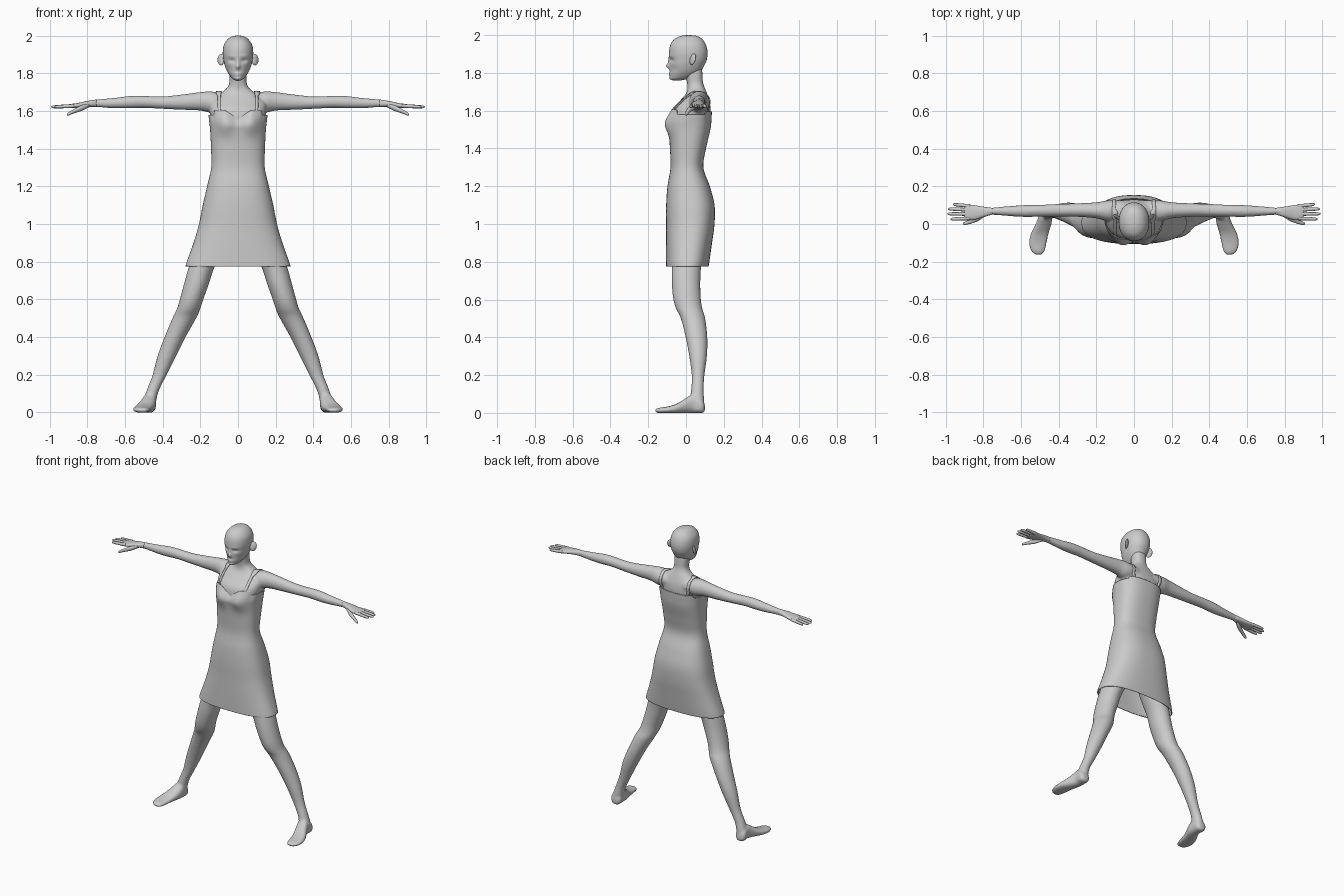
import bpy, bmesh, math
from mathutils import Vector, Matrix, Euler


def catmull(rows, steps):
    """Smoothly interpolate section rows."""
    out = []
    for i in range(len(rows) - 1):
        p0, p1 = rows[max(i - 1, 0)], rows[i]
        p2, p3 = rows[i + 1], rows[min(i + 2, len(rows) - 1)]
        for s in range(steps):
            t = s / steps
            out.append([0.5 * (2 * b + (c - a) * t + (2 * a - 5 * b + 4 * c - d) * t * t
                               + (3 * b - a - 3 * c + d) * t ** 3)
                        for a, b, c, d in zip(p0, p1, p2, p3)])
    out.append(list(rows[-1]))
    return out


def loft(bm, axis, rows, n=32, steps=4, power=2.0, caps=True, side=1):
    """Rows are (position on axis, min a, max a, min b, max b)."""
    rings = []
    for t, a0, a1, b0, b1 in catmull(rows, steps):
        ring = []
        for k in range(n):
            u = 2 * math.pi * k / n
            c, s = math.cos(u), math.sin(u)
            a = (a0 + a1) / 2 + (a1 - a0) / 2 * math.copysign(abs(c) ** (2 / power), c)
            b = (b0 + b1) / 2 + (b1 - b0) / 2 * math.copysign(abs(s) ** (2 / power), s)
            x, y, z = {'x': (t, a, b), 'y': (a, t, b), 'z': (a, b, t)}[axis]
            ring.append(bm.verts.new((x * side, y, z)))
        rings.append(ring)
    for r, q in zip(rings, rings[1:]):
        for k in range(n):
            bm.faces.new((r[k], r[(k + 1) % n], q[(k + 1) % n], q[k]))
    if caps:
        bm.faces.new(rings[0])
        bm.faces.new(rings[-1])


def finish(name, bm):
    bmesh.ops.recalc_face_normals(bm, faces=bm.faces)
    me = bpy.data.meshes.new(name)
    bm.to_mesh(me)
    bm.free()
    ob = bpy.data.objects.new(name, me)
    bpy.context.collection.objects.link(ob)
    for p in me.polygons:
        p.use_smooth = True
    return ob


def sym(rows):
    return [(z, -w, w, y0, y1) for z, w, y0, y1 in rows]


def bumps(bm, items):
    """Push front vertices along y with soft round bumps."""
    for v in bm.verts:
        if v.co.y < -0.02:
            v.co.y += sum(d * math.exp(-((v.co.x - x) / sx) ** 2 - ((v.co.z - z) / sz) ** 2)
                          for x, z, sx, sz, d in items)


# Body: torso, neck, arms, legs and feet fused into one skin
TORSO = [(.98, .13, -.07, .12), (1.1, .16, -.08, .135), (1.3, .12, -.065, .075),
         (1.42, .125, -.075, .095), (1.52, .138, -.085, .12), (1.6, .15, -.078, .13),
         (1.65, .145, -.035, .125), (1.69, .1, 0, .112), (1.72, .06, .008, .1),
         (1.75, .046, .005, .09), (1.8, .046, -.003, .087), (1.86, .04, 0, .08)]
ARM = [(.06, .02, .125, 1.6, 1.69), (.14, .015, .125, 1.59, 1.703), (.2, .03, .115, 1.602, 1.7),
       (.3, .038, .11, 1.606, 1.687), (.4, .04, .106, 1.611, 1.677), (.5, .039, .102, 1.616, 1.68),
       (.57, .037, .101, 1.614, 1.68), (.65, .041, .096, 1.614, 1.67), (.75, .049, .087, 1.62, 1.661),
       (.79, .045, .087, 1.621, 1.657)]
LEG = [(1.02, .015, .175, -.07, .12), (.9, .06, .218, -.08, .1), (.77, .125, .262, -.076, .08),
       (.68, .155, .287, -.075, .076), (.6, .184, .309, -.067, .079), (.55, .2, .324, -.052, .087),
       (.5, .222, .348, -.027, .102), (.4, .278, .39, -.002, .113), (.3, .328, .427, .017, .111),
       (.2, .378, .453, .03, .098), (.12, .418, .484, .027, .093), (.06, .434, .502, .02, .097),
       (.01, .44, .505, .03, .09)]
FOOT = [(.1, .46, .485, .01, .04), (.087, .438, .507, -.001, .07), (.04, .434, .507, -.001, .1),
        (0, .438, .522, -.001, .078), (-.05, .453, .547, -.001, .048), (-.1, .463, .557, -.001, .033),
        (-.142, .473, .547, -.001, .027), (-.162, .488, .525, .003, .02)]
bm = bmesh.new()
loft(bm, 'z', sym(TORSO), power=2.4)
for s in (1, -1):
    loft(bm, 'x', ARM, side=s)
    loft(bm, 'z', LEG, side=s)
    loft(bm, 'y', FOOT, power=2.4, side=s)
body = finish("body", bm)
m = body.modifiers.new("fuse", 'REMESH')
m.mode, m.voxel_size, m.use_smooth_shade = 'VOXEL', .007, True
m = body.modifiers.new("soften", 'SMOOTH')
m.factor, m.iterations = .5, 6
dg = bpy.context.evaluated_depsgraph_get()
fused = bpy.data.meshes.new_from_object(body.evaluated_get(dg))
body.modifiers.clear()
body.data = fused
for p in fused.polygons:
    p.use_smooth = True

# Head with a sculpted face
HEAD = [(2.0, .003, .01, .016), (1.996, .03, -.025, .055), (1.98, .055, -.06, .085),
        (1.95, .075, -.082, .105), (1.91, .081, -.09, .114), (1.87, .077, -.087, .11),
        (1.84, .07, -.086, .097), (1.81, .058, -.085, .08), (1.785, .042, -.085, .05),
        (1.768, .026, -.082, .01), (1.76, .008, -.068, -.03)]
bm = bmesh.new()
loft(bm, 'z', sym(HEAD), n=72, steps=7, power=2.15)
face = [(0, 1.835, .011, .014, -.017), (0, 1.86, .009, .022, -.008),
        (0, 1.799, .018, .005, -.006), (0, 1.789, .015, .005, -.005), (0, 1.772, .015, .008, -.005)]
for s in (1, -1):
    face += [(s * .032, 1.867, .017, .01, .009), (s * .035, 1.89, .025, .008, -.003),
             (s * .045, 1.82, .016, .02, .004)]
bumps(bm, face)
finish("head", bm)

# Ears
bm = bmesh.new()
for s in (1, -1):
    rot = Euler((math.radians(-12), math.radians(12 * s), math.radians(35 * s))).to_matrix().to_4x4()
    mat = Matrix.Translation((s * .09, .036, 1.872)) @ rot @ Matrix.Diagonal((.022, .009, .031, 1))
    bmesh.ops.create_uvsphere(bm, u_segments=20, v_segments=12, radius=1, matrix=mat)
finish("ears", bm)

# Hands: palm, four fingers and thumb
PALM = [(.75, .051, .085, 1.622, 1.659), (.8, .036, .092, 1.621, 1.653), (.85, .022, .1, 1.616, 1.642),
        (.885, .022, .104, 1.615, 1.637), (.9, .034, .096, 1.62, 1.633)]
FINGERS = [(.03, .026, .968), (.053, .054, .985), (.075, .08, .98), (.095, .104, .955)]
THUMB = [(.79, .04, .07, 1.62, 1.645), (.83, .015, .045, 1.6, 1.63), (.87, .001, .024, 1.587, 1.61),
         (.9, -.006, .011, 1.575, 1.592), (.908, -.001, .006, 1.576, 1.584)]
bm = bmesh.new()
for s in (1, -1):
    loft(bm, 'x', PALM, n=24, power=2.4, side=s)
    loft(bm, 'x', THUMB, n=14, side=s)
    for y0, y1, tip in FINGERS:
        rows = []
        for f, r in ((0, .01), (.4, .0095), (.8, .0085), (.95, .006), (1, .0015)):
            x, y, z = .87 + f * (tip + .006 - .87), y0 + f * (y1 - y0), 1.627 - .006 * f
            rows.append((x, y - r, y + r, z - r, z + r))
        loft(bm, 'x', rows, n=12, side=s)
finish("hands", bm)

# Dress: open shell with shaped bust and dipped neckline
DRESS = [(.775, .276, -.105, .118), (.79, .275, -.106, .122), (.9, .236, -.106, .138),
         (1.0, .207, -.105, .151), (1.1, .187, -.105, .151), (1.2, .164, -.098, .126),
         (1.3, .142, -.082, .092), (1.4, .143, -.085, .106), (1.5, .148, -.09, .129),
         (1.56, .153, -.09, .135), (1.605, .157, -.08, .137)]
bm = bmesh.new()
loft(bm, 'z', sym(DRESS), n=96, steps=6, power=2.5, caps=False)
bumps(bm, [(s * .068, 1.53, .05, .055, -.027) for s in (1, -1)])
for v in bm.verts:
    if v.co.z > 1.5:
        k = (v.co.z - 1.5) / .1
        dip = .045 * max(0, 1 - abs(v.co.x) / .07) if v.co.y < 0 else .01
        if abs(v.co.x) > .125:
            dip = .025
        v.co.z -= k * dip
dress = finish("dress", bm)
m = dress.modifiers.new("cloth", 'SOLIDIFY')
m.thickness, m.offset = .005, -1

# Shoulder straps hugging the skin
bm = bmesh.new()
GUIDE = [(-.09, 1.585), (-.06, 1.63), (-.02, 1.67), (.03, 1.71), (.08, 1.72), (.12, 1.68), (.145, 1.64), (.145, 1.585)]
path = catmull(GUIDE, 4)
for s in (1, -1):
    prev = None
    for y, z in path:
        pair = []
        for x in (.096, .114):
            ok, co, no, _ = body.closest_point_on_mesh(Vector((s * x, y, z)))
            pair.append(bm.verts.new(co + no * .003))
        if prev:
            bm.faces.new((prev[0], prev[1], pair[1], pair[0]))
        prev = pair
straps = finish("shoulder_straps", bm)
m = straps.modifiers.new("cloth", 'SOLIDIFY')
m.thickness, m.offset = .004, 0
